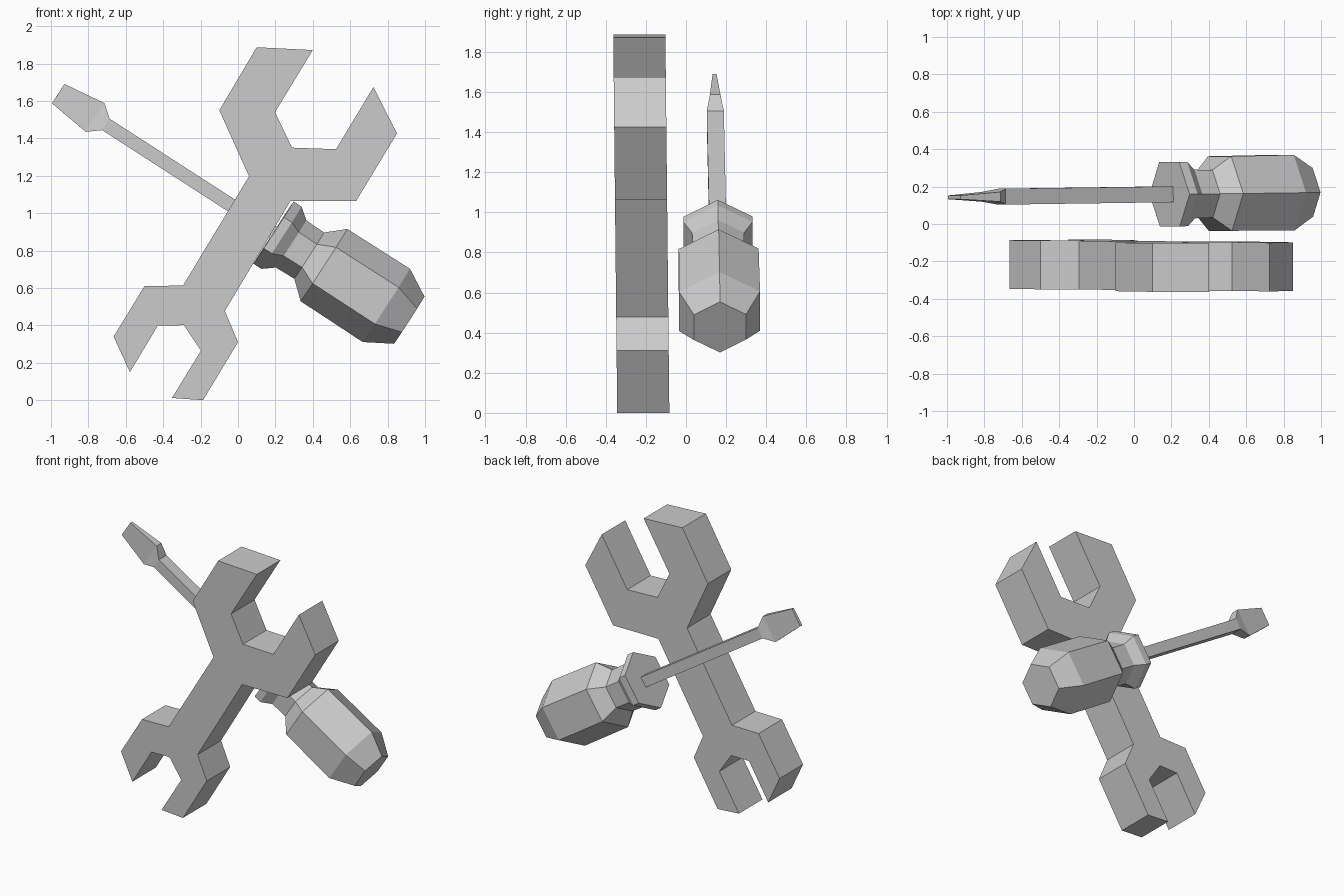
import bpy, bmesh
from math import sin, cos, pi
from mathutils import Vector

if "Cube" in bpy.data.objects:
    bpy.data.objects.remove(bpy.data.objects["Cube"])


def finish(bm, name):
    bmesh.ops.recalc_face_normals(bm, faces=bm.faces)
    mesh = bpy.data.meshes.new(name)
    bm.to_mesh(mesh)
    bm.free()
    obj = bpy.data.objects.new(name, mesh)
    bpy.context.collection.objects.link(obj)
    return obj


# Screwdriver axis: along it, across it in the front plane, and through the depth
ORIGIN = Vector((0.19, 0.159, 0.896))
AXIS = Vector((0.84, 0.012, -0.542)).normalized()
DEPTH = (Vector((0, 1, 0)) - AXIS * AXIS.y).normalized()
ACROSS = DEPTH.cross(AXIS) * -1


def loft(name, sections):
    """Skin a list of (distance along axis, [(across, depth), ...]) sections."""
    bm = bmesh.new()
    rings = [[bm.verts.new(ORIGIN + AXIS * t + ACROSS * a + DEPTH * b) for a, b in pts]
             for t, pts in sections]
    for r0, r1 in zip(rings, rings[1:]):
        n = len(r0)
        for i in range(n):
            j = (i + 1) % n
            bm.faces.new((r0[i], r0[j], r1[j], r1[i]))
    bm.faces.new(rings[0])
    bm.faces.new(rings[-1])
    return finish(bm, name)


def rect(width, thick):
    w, h = width / 2, thick / 2
    return [(w, h), (-w, h), (-w, -h), (w, -h)]


def hexagon(r):
    return [(r * cos(k * pi / 3), r * sin(k * pi / 3)) for k in range(6)]


# Six-sided handle: guard, neck, grip, tapered end
loft("screwdriver_handle", [(t, hexagon(r)) for t, r in (
    (0.0, 0.198), (0.051, 0.198), (0.112, 0.15), (0.227, 0.147),
    (0.321, 0.23), (0.718, 0.233), (0.864, 0.15))])

# Square shaft and flat blade
loft("screwdriver_shaft", [(0.02, rect(0.073, 0.085)), (-1.067, rect(0.073, 0.085))])
loft("screwdriver_blade", [(-1.067, rect(0.073, 0.085)), (-1.136, rect(0.183, 0.052)),
                           (-1.37, rect(0.123, 0.02))])

# Double open-ended wrench: front profile, extruded through its thickness
profile = [
    (0.10, 1.887), (0.40, 1.872), (0.198, 1.54), (0.289, 1.35), (0.524, 1.342),
    (0.724, 1.674), (0.85, 1.426), (0.631, 1.064), (0.28, 1.064), (-0.07, 0.477),
    (0.0, 0.31), (-0.187, 0.0), (-0.353, 0.012), (-0.198, 0.265), (-0.289, 0.401),
    (-0.428, 0.399), (-0.578, 0.15), (-0.665, 0.34), (-0.50, 0.61), (-0.294, 0.613),
    (0.059, 1.197), (-0.10, 1.55)]
bm = bmesh.new()
# the wrench leans forward very slightly toward its top
face = bm.faces.new([bm.verts.new((x, -0.343 - 0.0105 * z, z)) for x, z in profile])
ext = bmesh.ops.extrude_face_region(bm, geom=[face])
bmesh.ops.translate(bm, vec=(0, 0.26, 0),
                    verts=[v for v in ext["geom"] if isinstance(v, bmesh.types.BMVert)])
finish(bm, "wrench")
